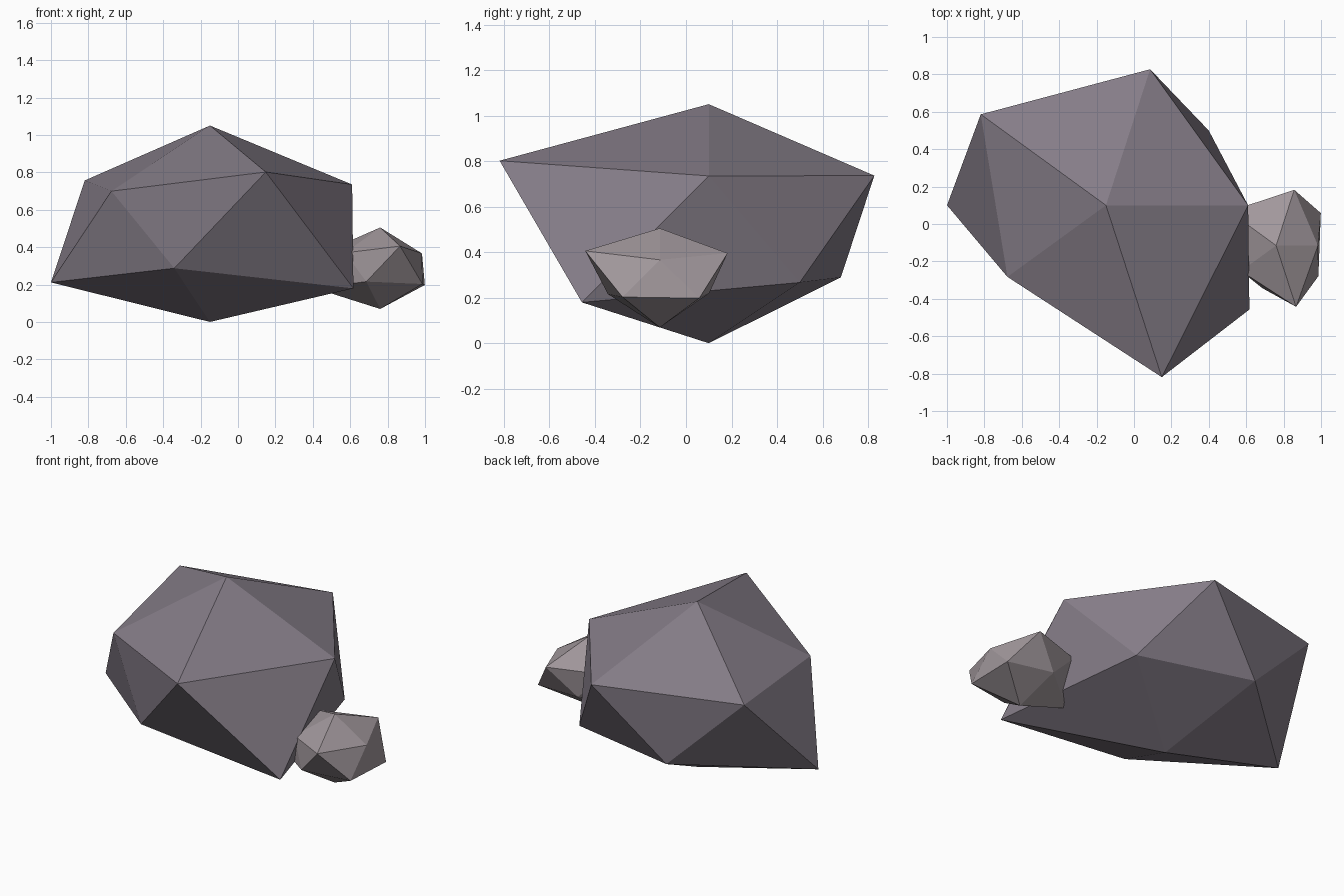
import bpy, bmesh, math
from mathutils import Vector

cube = bpy.data.objects.get("Cube")
if cube:
    bpy.data.objects.remove(cube, do_unlink=True)

FLATTEN = 0.65  # rocks are squashed vertically


def make_material(name, rgb):
    mat = bpy.data.materials.new(name)
    mat.use_nodes = True
    colour = (*rgb, 1.0)
    mat.diffuse_color = colour
    bsdf = next(n for n in mat.node_tree.nodes if n.type == 'BSDF_PRINCIPLED')
    bsdf.inputs["Base Color"].default_value = colour
    bsdf.inputs["Roughness"].default_value = 0.9
    return mat


def make_rock(name, centre, top, bottom, ring, mat):
    """Twenty-sided rock; ring holds the radius of each corner, every 36 degrees."""
    bm = bmesh.new()
    bmesh.ops.create_icosphere(bm, subdivisions=1, radius=1)
    for v in bm.verts:
        if abs(v.co.z) > 0.9:
            radius = top if v.co.z > 0 else bottom
        else:
            step = round(math.degrees(math.atan2(v.co.y, v.co.x)) / 36) % 10
            radius = ring[step]
        v.co *= radius
        v.co.z *= FLATTEN
    mesh = bpy.data.meshes.new(name)
    bm.to_mesh(mesh)
    bm.free()
    mesh.materials.append(mat)
    rock = bpy.data.objects.new(name, mesh)
    rock.location = Vector(centre)
    bpy.context.collection.objects.link(rock)
    return rock


dark_stone = make_material("dark_purple_stone", (0.235, 0.205, 0.245))
pale_stone = make_material("pale_warm_stone", (0.36, 0.315, 0.335))

# Large boulder
make_rock("large_rock", (-0.15, 0.10, 0.488), 0.865, 0.75,
          [0.85, 0.76, 0.855, 0.682, 0.925, 0.95, 0.728, 0.69, 1.08, 1.06],
          dark_stone)

# Small stone leaning against its side
make_rock("small_rock", (0.76, -0.115, 0.294), 0.325, 0.345,
          [0.25, 0.33, 0.35, 0.255, 0.347, 0.39, 0.26, 0.268, 0.385, 0.312],
          pale_stone)
